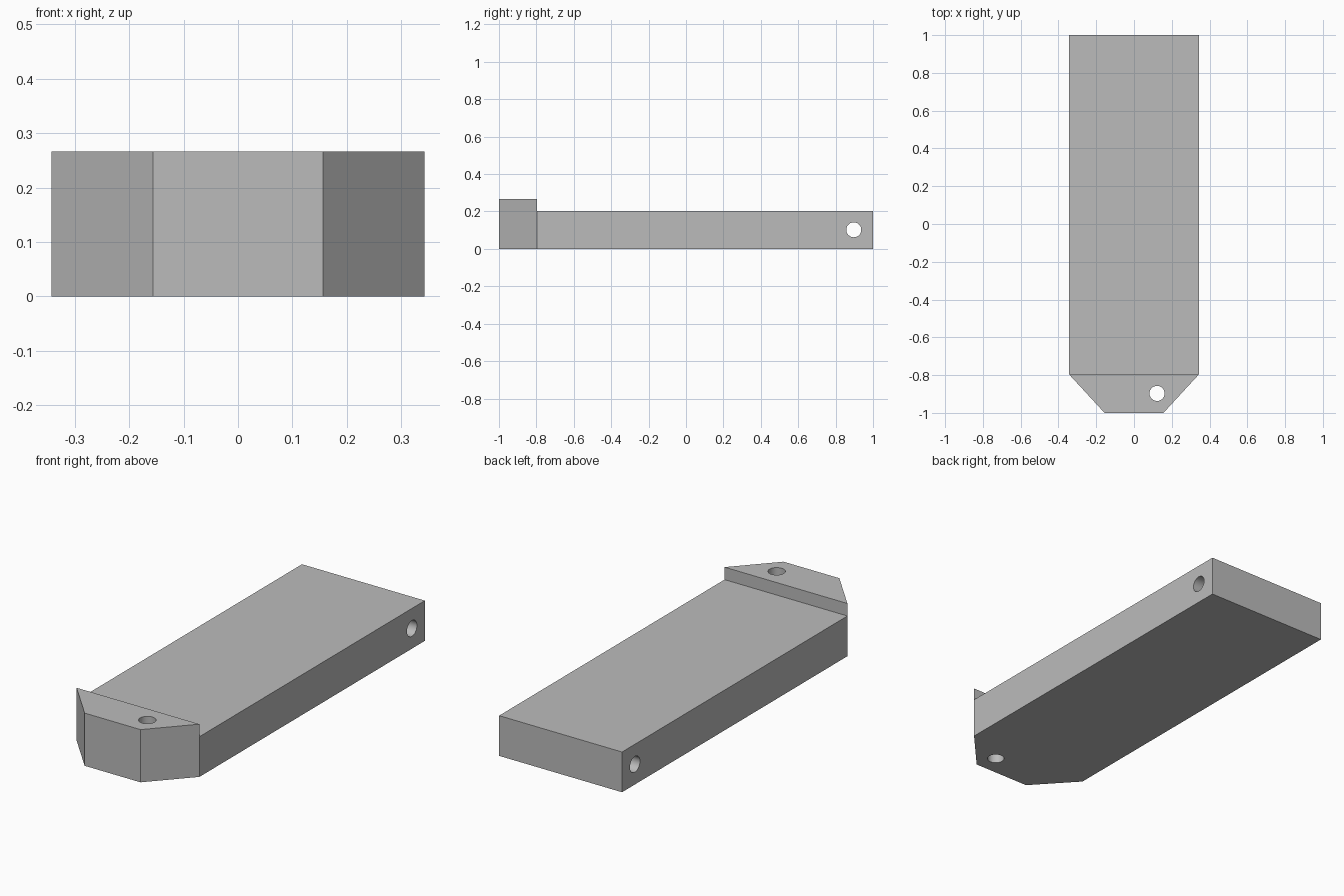
import bpy, bmesh
from math import pi
from mathutils import Vector

cube = bpy.data.objects.get("Cube")
if cube:
    bpy.data.objects.remove(cube, do_unlink=True)

HALF_W, NOSE_W = 0.343, 0.156
STEP_Y, BODY_H, HEAD_H = -0.797, 0.203, 0.266
HOLE_R = 0.04

grey = bpy.data.materials.new("plain grey")
grey.use_nodes = True
colour = (0.5, 0.5, 0.5, 1)
grey.diffuse_color = colour
grey.node_tree.nodes["Principled BSDF"].inputs["Base Color"].default_value = colour

# Stepped side profile, extruded across the width
profile = [(-1, 0), (1, 0), (1, BODY_H), (STEP_Y, BODY_H), (STEP_Y, HEAD_H), (-1, HEAD_H)]
bm = bmesh.new()
side = bm.faces.new([bm.verts.new((-HALF_W, y, z)) for y, z in profile])
grown = bmesh.ops.extrude_face_region(bm, geom=[side])["geom"]
bmesh.ops.translate(bm, vec=(2 * HALF_W, 0, 0),
                    verts=[g for g in grown if isinstance(g, bmesh.types.BMVert)])

# Slanted corners of the raised head
for s in (-1, 1):
    outward = Vector((s * (STEP_Y + 1), NOSE_W - HALF_W, 0))
    bmesh.ops.bisect_plane(bm, geom=bm.verts[:] + bm.edges[:] + bm.faces[:], dist=1e-5,
                           plane_co=(s * NOSE_W, -1, 0), plane_no=outward, clear_outer=True)
    bmesh.ops.holes_fill(bm, edges=[e for e in bm.edges if e.is_boundary], sides=0)
bmesh.ops.recalc_face_normals(bm, faces=bm.faces[:])
mesh = bpy.data.meshes.new("stepped_bar")
bm.to_mesh(mesh)
bm.free()
mesh.materials.append(grey)
bar = bpy.data.objects.new("stepped_bar", mesh)
bpy.context.collection.objects.link(bar)


# Round through holes
def drill(name, location, rotation):
    bpy.ops.mesh.primitive_cylinder_add(vertices=32, radius=HOLE_R, depth=1,
                                        location=location, rotation=rotation)
    cutter = bpy.context.object
    cutter.name = name
    cutter.hide_render = True
    cutter.data.materials.append(grey)
    bpy.context.view_layer.objects.active = bar
    mod = bar.modifiers.new(name, 'BOOLEAN')
    mod.operation, mod.solver, mod.object = 'DIFFERENCE', 'EXACT', cutter
    bpy.ops.object.modifier_apply(modifier=name)
    bpy.data.objects.remove(cutter, do_unlink=True)


drill("head_hole", (0.122, -0.897, 0.1), (0, 0, 0))
drill("cross_hole", (0, 0.897, 0.102), (0, pi / 2, 0))

bpy.ops.object.select_all(action='DESELECT')
bar.select_set(True)
bpy.context.view_layer.objects.active = bar
bpy.ops.object.shade_smooth_by_angle(angle=pi / 6)
